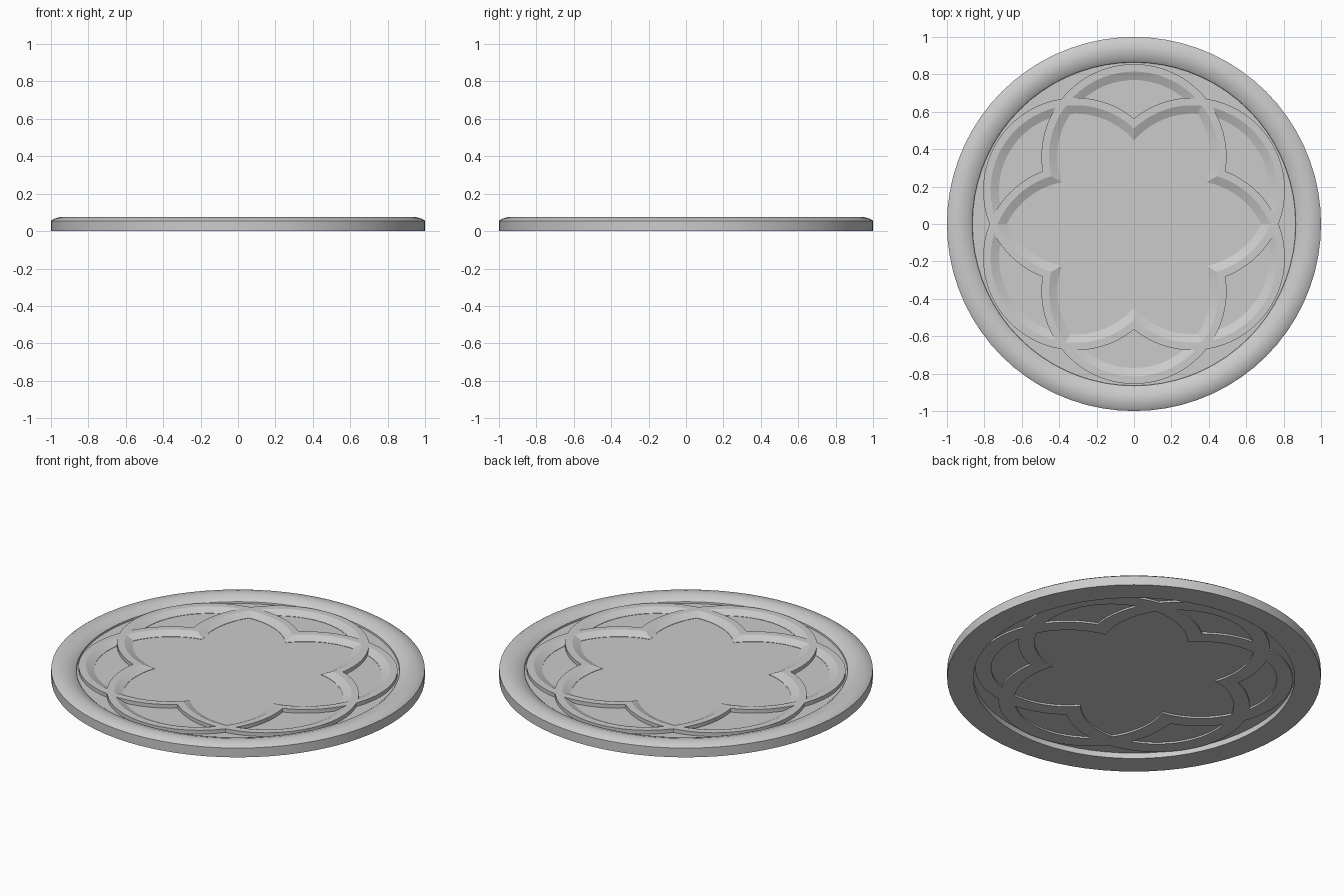
import bpy, bmesh
from math import sin, cos, asin, sqrt, pi, radians

cube = bpy.data.objects.get("Cube")
if cube:
    bpy.data.objects.remove(cube, do_unlink=True)

stone = bpy.data.materials.new("pale_grey_stone")
stone.use_nodes = True
grey = (0.6, 0.6, 0.6, 1)
stone.diffuse_color = grey
stone.node_tree.nodes["Principled BSDF"].inputs["Base Color"].default_value = grey


def finish(name, bm, angle=35):
    bmesh.ops.recalc_face_normals(bm, faces=bm.faces)
    mesh = bpy.data.meshes.new(name)
    bm.to_mesh(mesh)
    bm.free()
    obj = bpy.data.objects.new(name, mesh)
    bpy.context.collection.objects.link(obj)
    mesh.materials.append(stone)
    bpy.ops.object.select_all(action='DESELECT')
    obj.select_set(True)
    bpy.context.view_layer.objects.active = obj
    bpy.ops.object.shade_smooth_by_angle(angle=radians(angle))
    return obj


# Outer ring: a rounded section turned around the centre
ring_profile = [(1, 0), (1, 0.055), (0.985, 0.066), (0.95, 0.075),
                (0.92, 0.075), (0.88, 0.062), (0.865, 0.05), (0.86, 0)]
SEGMENTS = 72
bm = bmesh.new()
loops = [[bm.verts.new((r * cos(2 * pi * i / SEGMENTS), r * sin(2 * pi * i / SEGMENTS), z))
          for r, z in ring_profile] for i in range(SEGMENTS)]
count = len(ring_profile)
for i in range(SEGMENTS):
    a, b = loops[i], loops[(i + 1) % SEGMENTS]
    for j in range(count):
        k = (j + 1) % count
        bm.faces.new((a[j], b[j], b[k], a[k]))
finish("outer_ring", bm)

# Recessed back panel
bm = bmesh.new()
bmesh.ops.create_cone(bm, cap_ends=True, segments=SEGMENTS, radius1=0.865,
                      radius2=0.865, depth=0.005)
bmesh.ops.translate(bm, verts=bm.verts, vec=(0, 0, 0.0375))
finish("back_panel", bm)

# Six tracery arcs, mitred where neighbours meet at the star's inner corners
CENTRE = 0.36
STEPS = 40
arc_profile = [(0.41, 0.025), (0.41, 0.042), (0.455, 0.062), (0.495, 0.062), (0.495, 0.025)]


def mitre_angle(r):
    # angle at which a circle of radius r reaches the shared mitre line
    t = CENTRE / 2 + sqrt(r * r - 0.75 * CENTRE * CENTRE)
    return asin((t / 2 - CENTRE) / r)


for n in range(6):
    turn = n * pi / 3
    bm = bmesh.new()
    rows = []
    for i in range(STEPS + 1):
        row = []
        for r, z in arc_profile:
            start = mitre_angle(r)
            ang = start + (pi - 2 * start) * i / STEPS
            x, y = r * cos(ang), CENTRE + r * sin(ang)
            row.append(bm.verts.new((x * cos(turn) - y * sin(turn),
                                     x * sin(turn) + y * cos(turn), z)))
        rows.append(row)
    for a, b in zip(rows, rows[1:]):
        for j in range(len(arc_profile)):
            k = (j + 1) % len(arc_profile)
            bm.faces.new((a[j], b[j], b[k], a[k]))
    bm.faces.new(rows[0])
    bm.faces.new(rows[-1])
    finish("tracery_arc_%d" % (n + 1), bm, 20)
